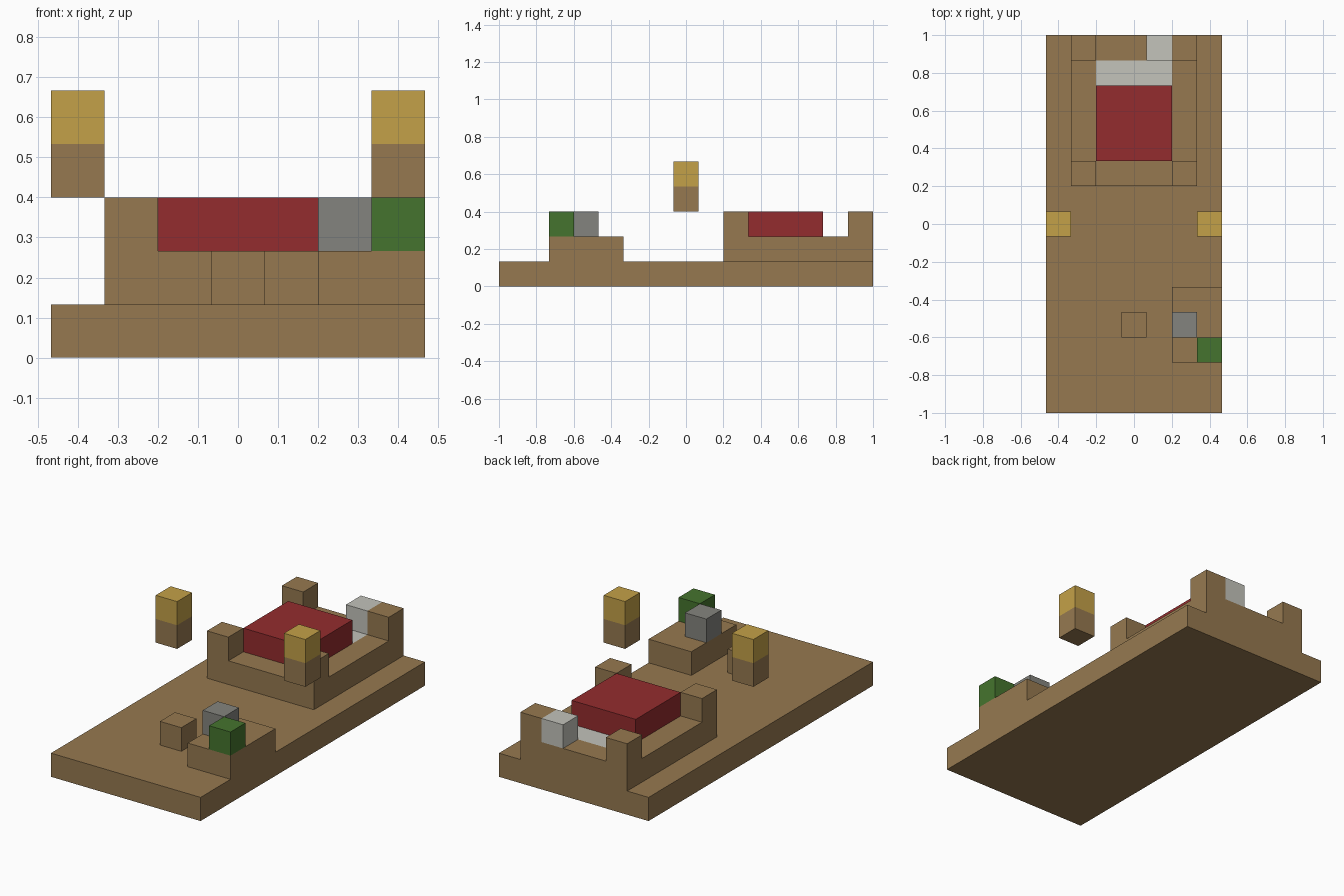
import bpy
import bmesh
from mathutils import Matrix, Vector

if "Cube" in bpy.data.objects:
    bpy.data.objects.remove(bpy.data.objects["Cube"], do_unlink=True)

U = 2 / 15  # edge length of one block


def material(name, rgb):
    linear = [((c / 255 + 0.055) / 1.055) ** 2.4 for c in rgb] + [1]
    mat = bpy.data.materials.new(name)
    mat.use_nodes = True
    mat.diffuse_color = linear
    mat.node_tree.nodes["Principled BSDF"].inputs["Base Color"].default_value = linear
    return mat


wood = material("wood brown", (150, 121, 80))
red = material("blanket red", (148, 44, 46))
white = material("linen white", (195, 195, 187))
grey = material("stone grey", (132, 132, 126))
green = material("leaf green", (69, 116, 46))
yellow = material("flame yellow", (196, 161, 72))


def block(name, mat, centre, size=(1, 1, 1)):
    """Box measured in blocks: centre in x and y, bottom in z."""
    x, y, z = centre
    bm = bmesh.new()
    place = Matrix.Translation(Vector((x, y, z + size[2] / 2)) * U)
    bmesh.ops.create_cube(bm, size=U, matrix=place @ Matrix.Diagonal((*size, 1)))
    mesh = bpy.data.meshes.new(name)
    bm.to_mesh(mesh)
    bm.free()
    mesh.materials.append(mat)
    obj = bpy.data.objects.new(name, mesh)
    bpy.context.collection.objects.link(obj)
    return obj


# Floor
block("floor", wood, (0, 0, 0), (7, 15, 1))

# Bed frame, bedding and posts
block("bed_foot_rail", wood, (0, 2, 1), (3, 1, 1))
block("bed_head_rail", wood, (0, 7, 1), (3, 1, 1))
block("bed_base", wood, (0, 4, 1), (3, 3, 1))
block("bed_sheet", white, (0, 6, 1), (3, 1, 1))
block("blanket", red, (0, 4, 2), (3, 3, 1))
block("pillow", white, (1, 7, 2))

for side, sx in (("left", 1), ("right", -1)):
    block(side + "_bed_rail", wood, (2 * sx, 4.5, 1), (1, 6, 1))
    block(side + "_foot_post", wood, (2 * sx, 2, 2))
    block(side + "_head_post", wood, (2 * sx, 7, 2))
    # Floating wall torches
    block(side + "_torch_handle", wood, (3 * sx, 0, 3))
    block(side + "_torch_flame", yellow, (3 * sx, 0, 4))

# Desk with its objects, and stool
block("desk", wood, (2.5, -4, 1), (2, 3, 1))
block("desk_stone", grey, (2, -4, 2))
block("desk_plant", green, (3, -5, 2))
block("stool", wood, (0, -4, 1))
